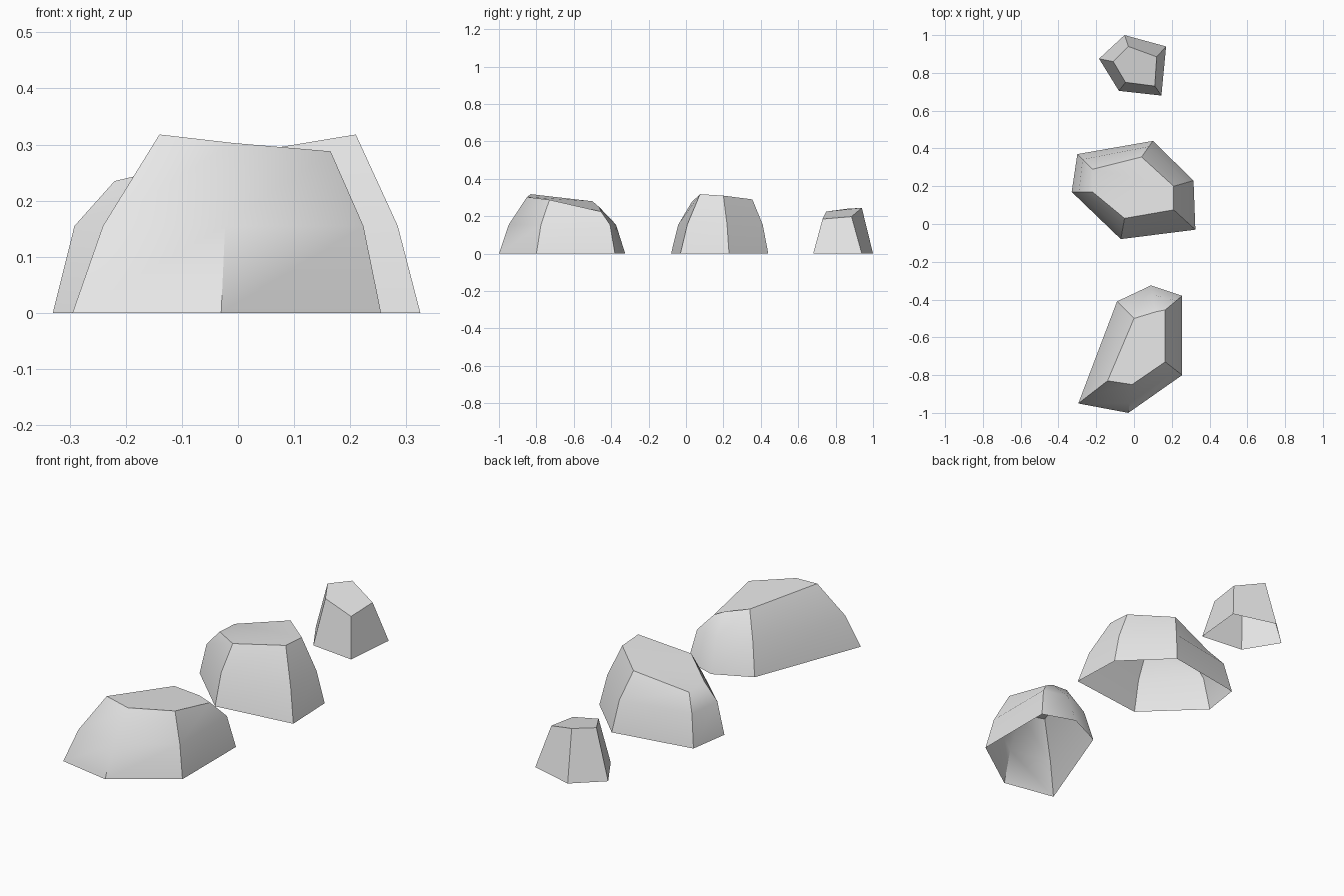
import bpy
import math

# Remove only the default cube
default_cube = bpy.data.objects.get("Cube")
if default_cube:
    bpy.data.objects.remove(default_cube, do_unlink=True)

# Plain grey stone
stone = bpy.data.materials.new("grey_stone")
stone.use_nodes = True
stone.diffuse_color = (0.8, 0.8, 0.8, 1)
shader = next(n for n in stone.node_tree.nodes if n.type == "BSDF_PRINCIPLED")
shader.inputs["Base Color"].default_value = stone.diffuse_color
shader.inputs["Roughness"].default_value = 1


def shoulder_ring(base, crown, height, inset):
    """Ring between the ground outline and the crown, kept wide so the rock bulges."""
    return [(b[0] + (c[0] - b[0]) * inset, b[1] + (c[1] - b[1]) * inset, height)
            for b, c in zip(base, crown)]


def build_rock(name, base, crown, has_shoulder):
    """Hollow rock: stacked rings joined by quads, a crown face and an open underside."""
    rings = [[(x, y, 0) for x, y in base]]
    if has_shoulder:
        rings.append(shoulder_ring(base, crown, height=0.155, inset=0.35))
    rings.append(crown)
    sides = len(base)
    faces = []
    for level in range(len(rings) - 1):
        low, high = level * sides, (level + 1) * sides
        for i in range(sides):
            j = (i + 1) % sides
            faces.append((low + i, low + j, high + j, high + i))
    last = (len(rings) - 1) * sides
    faces.append(tuple(range(last, last + sides)))

    mesh = bpy.data.meshes.new(name)
    mesh.from_pydata([point for ring in rings for point in ring], [], faces)
    mesh.materials.append(stone)
    mesh.update()
    rock = bpy.data.objects.new(name, mesh)
    bpy.context.collection.objects.link(rock)

    # Soft faces with crisp ridges
    bpy.ops.object.select_all(action="DESELECT")
    rock.select_set(True)
    bpy.context.view_layer.objects.active = rock
    bpy.ops.object.shade_smooth_by_angle(angle=math.radians(40))
    return rock


# Long rock at the front, with a ledge on its left side
build_rock(
    "front_rock",
    base=[(-.295, -.95), (-.03, -1), (.255, -.8), (.255, -.38), (.09, -.325), (-.09, -.41)],
    crown=[(-.14, -.83, .318), (-.01, -.85, .303), (.165, -.73, .288),
           (.165, -.455, .225), (.115, -.465, .25), (0, -.5, .28)],
    has_shoulder=True)

# Broad rock in the middle
build_rock(
    "middle_rock",
    base=[(-.33, .17), (-.07, -.08), (.325, -.03), (.315, .23), (.1, .44), (-.3, .37)],
    crown=[(-.22, .17, .235), (-.05, .03, .275), (.21, .075, .318),
           (.21, .2, .31), (.04, .355, .29), (-.22, .29, .228)],
    has_shoulder=True)

# Small wedge rock at the back
build_rock(
    "back_rock",
    base=[(-.185, .875), (-.08, .705), (.145, .68), (.17, .94), (-.05, 1)],
    crown=[(-.11, .86, .24), (-.045, .75, .225), (.11, .73, .185),
           (.12, .885, .198), (-.03, .94, .245)],
    has_shoulder=False)
